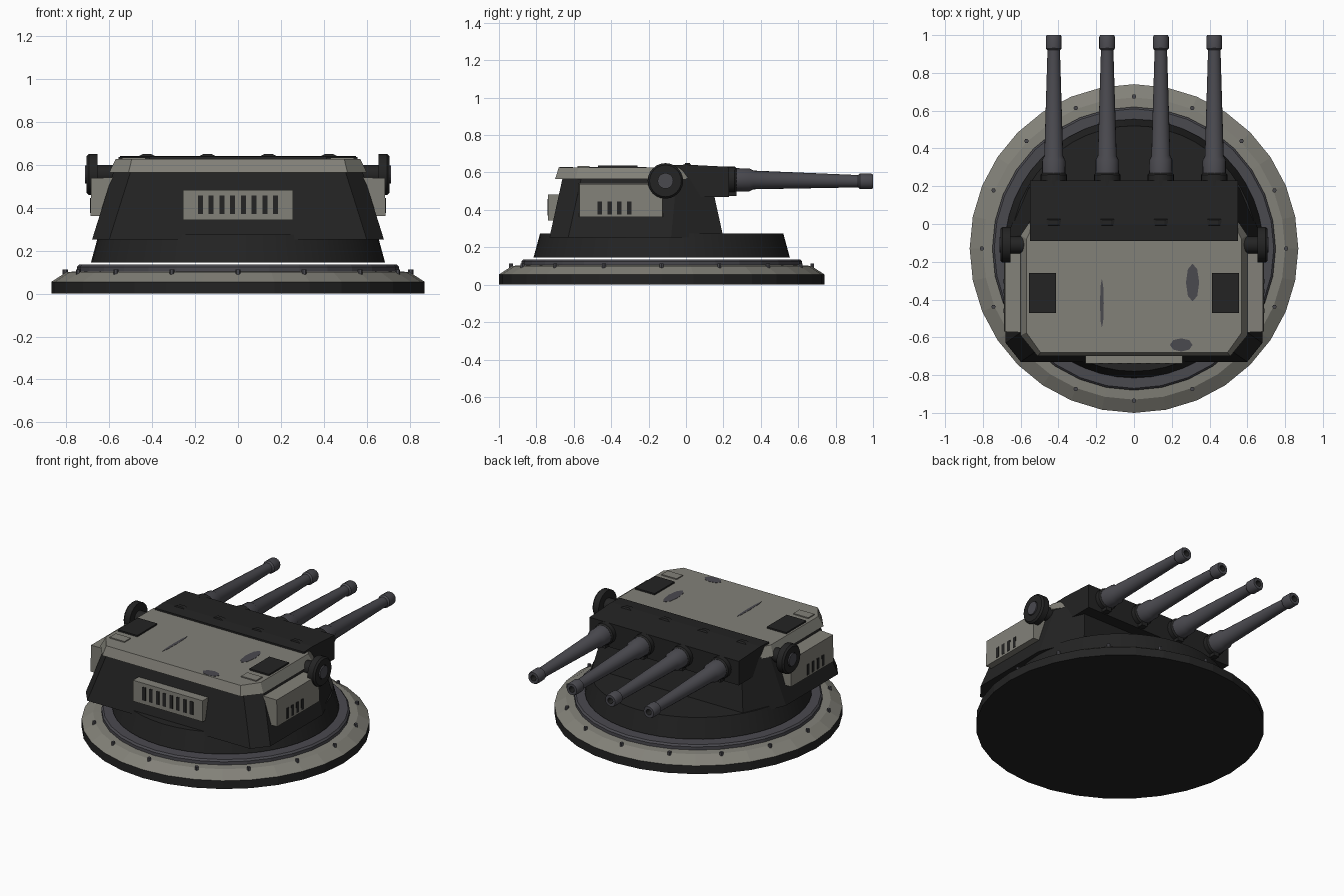
import bpy, bmesh, math
from mathutils import Matrix, Vector

if "Cube" in bpy.data.objects:
    bpy.data.objects.remove(bpy.data.objects["Cube"])


def material(name, rgb):
    m = bpy.data.materials.new(name)
    m.diffuse_color = (*rgb, 1)
    m.use_nodes = True
    m.node_tree.nodes["Principled BSDF"].inputs["Base Color"].default_value = m.diffuse_color
    return m


DARK = material("dark_armour", (0.017, 0.017, 0.017))
GREY = material("warm_grey_plate", (0.225, 0.22, 0.19))
STEEL = material("bare_steel", (0.068, 0.067, 0.078))
CY = -0.13  # centre of rotation of the mount along y


def finish(name, bm, mats, mirror=False, smooth=False):
    bmesh.ops.recalc_face_normals(bm, faces=bm.faces)
    me = bpy.data.meshes.new(name)
    bm.to_mesh(me)
    bm.free()
    for m in mats:
        me.materials.append(m)
    ob = bpy.data.objects.new(name, me)
    bpy.context.collection.objects.link(ob)
    if mirror:
        ob.modifiers.new("mirror", 'MIRROR')
    if smooth:
        bpy.ops.object.select_all(action='DESELECT')
        ob.select_set(True)
        bpy.context.view_layer.objects.active = ob
        bpy.ops.object.shade_smooth_by_angle(angle=math.radians(35))
    return ob


def lathe(name, profile, mats, bands=None, segs=32, mat=Matrix(), **kw):
    """Spin (radius, height) points; bands gives a material index per step."""
    bm = bmesh.new()
    rings = []
    for r, h in profile:
        n = segs if r > 0 else 1
        rings.append([bm.verts.new(mat @ Vector((r * math.cos(math.tau * i / segs),
                                                 r * math.sin(math.tau * i / segs), h)))
                      for i in range(n)])
    for k, (a, b) in enumerate(zip(rings, rings[1:])):
        for i in range(segs):
            j = (i + 1) % segs
            if len(a) == 1:
                f = bm.faces.new((a[0], b[i], b[j]))
            elif len(b) == 1:
                f = bm.faces.new((a[i], a[j], b[0]))
            else:
                f = bm.faces.new((a[i], a[j], b[j], b[i]))
            f.material_index = bands[k] if bands else 0
    return finish(name, bm, mats, **kw)


def loft(name, lower, upper, mats, **kw):
    """Solid between two matching loops of 3D points."""
    bm = bmesh.new()
    a = [bm.verts.new(p) for p in lower]
    b = [bm.verts.new(p) for p in upper]
    bm.faces.new(a)
    bm.faces.new(b)
    for i in range(len(a)):
        j = (i + 1) % len(a)
        bm.faces.new((a[i], a[j], b[j], b[i]))
    return finish(name, bm, mats, **kw)


def boxes(name, spans, mats, **kw):
    """Several boxes in one object, each (x0, x1, y0, y1, z0, z1)."""
    bm = bmesh.new()
    for x0, x1, y0, y1, z0, z1 in spans:
        m = Matrix.Translation(((x0 + x1) / 2, (y0 + y1) / 2, (z0 + z1) / 2))
        bmesh.ops.create_cube(bm, size=1, matrix=m @ Matrix.Diagonal((x1 - x0, y1 - y0, z1 - z0, 1)))
    return finish(name, bm, mats, **kw)


def outline(half, z):
    """Symmetric plan outline from its right half."""
    return [(x, y, z) for x, y in half] + [(-x, y, z) for x, y in reversed(half)]


mount = Matrix.Translation((0, CY, 0))

# Fixed base with sloped deck, and the bearing ring on it
lathe("base_flange", [(0, 0), (0.87, 0), (0.87, 0.055), (0.80, 0.10), (0.74, 0.105), (0, 0.105)],
      [DARK, GREY], [0, 0, 1, 1, 1], mat=mount)
lathe("bearing_ring", [(0, 0.10), (0.75, 0.10), (0.75, 0.125), (0.74, 0.136), (0, 0.136)],
      [STEEL], mat=mount)
for i in range(16):
    a = math.tau * i / 16
    lathe("base_bolt", [(0, 0.09), (0.012, 0.09), (0.012, 0.113), (0, 0.113)], [STEEL], segs=6,
          mat=Matrix.Translation((0.805 * math.cos(a), CY + 0.805 * math.sin(a), 0)))

# Rotating cone, floating just clear of the bearing ring
lathe("turntable_cone", [(0, 0.146), (0.685, 0.146), (0.65, 0.275), (0, 0.275)],
      [DARK], segs=48, mat=mount, smooth=True)

# Gun house and roof plate
loft("gun_house",
     outline([(0.60, -0.73), (0.68, -0.63), (0.68, -0.08), (0.56, 0.20)], 0.252),
     outline([(0.50, -0.66), (0.58, -0.56), (0.58, -0.05), (0.50, 0.13)], 0.57), [DARK])
loft("roof_plate",
     outline([(0.51, -0.70), (0.60, -0.59), (0.60, -0.06), (0.54, 0.03)], 0.565),
     outline([(0.495, -0.68), (0.57, -0.575), (0.57, -0.08), (0.53, 0.0)], 0.627), [GREY])

# Gun shield across the front
prof = [(-0.09, 0.50), (-0.09, 0.638), (0.0, 0.642), (0.23, 0.63), (0.23, 0.47), (0.08, 0.47)]
loft("gun_shield", [(-0.55, y, z) for y, z in prof], [(0.55, y, z) for y, z in prof], [DARK])

# Four guns, each with a dark collar, stepped barrel, muzzle and bore
for x in (-0.425, -0.142, 0.142, 0.425):
    axis = Matrix.Translation((x, 0.2, 0.562)) @ Matrix.Rotation(math.radians(-90.7), 4, 'X')
    lathe("gun_collar", [(0, 0), (0.07, 0), (0.07, 0.06), (0.062, 0.07), (0, 0.07)],
          [DARK], segs=20, mat=axis, smooth=True)
    lathe("gun_barrel", [(0, 0.05), (0.062, 0.05), (0.061, 0.14), (0.05, 0.16), (0.033, 0.72),
                         (0.042, 0.73), (0.042, 0.79), (0.037, 0.8), (0.019, 0.8), (0.019, 0.75), (0, 0.75)],
          [STEEL, DARK], [0] * 8 + [1, 1], segs=20, mat=axis, smooth=True)
    boxes("collar_bracket", [(x - 0.02, x + 0.02, 0.20, 0.27, 0.475, 0.515)], [DARK])
    # low lifting lug on the shield top
    loft("shield_lug", [(x + sx * 0.05, y, 0.635) for sx, y in ((-1, -0.01), (1, -0.01), (1, 0.03), (-1, 0.03))],
         [(x + sx * 0.02, y, 0.65) for sx, y in ((-1, -0.005), (1, -0.005), (1, 0.02), (-1, 0.02))], [DARK])

# Rangefinder drums on both sides
drum = Matrix.Translation((0, -0.11, 0.555)) @ Matrix.Rotation(math.radians(90), 4, 'Y')
lathe("side_drum", [(0, 0.54), (0.045, 0.54), (0.045, 0.655), (0.095, 0.655), (0.095, 0.695),
                    (0.085, 0.706), (0.045, 0.706), (0.045, 0.698), (0, 0.698)],
      [DARK], segs=24, mat=drum, mirror=True, smooth=True)
lathe("drum_hub", [(0, 0.69), (0.042, 0.69), (0.042, 0.712), (0, 0.712)],
      [STEEL], segs=20, mat=drum, mirror=True)

# Side vent boxes with slots
loft("side_vent_box",
     [(0.57, -0.575, 0.36), (0.57, -0.12, 0.36), (0.57, -0.12, 0.542), (0.57, -0.575, 0.542)],
     [(0.688, -0.57, 0.362), (0.688, -0.125, 0.362), (0.684, -0.125, 0.538), (0.684, -0.57, 0.538)],
     [GREY], mirror=True)
boxes("side_vent_slots", [(0.68, 0.69, y - 0.012, y + 0.012, 0.375, 0.445)
                          for y in (-0.46, -0.408, -0.356, -0.304)], [DARK], mirror=True)

# Rear vent panel with eight slots
boxes("rear_vent_panel", [(-0.257, 0.257, -0.738, -0.65, 0.343, 0.483)], [GREY])
boxes("rear_vent_slots", [(-0.187 + 0.05 * i, -0.163 + 0.05 * i, -0.741, -0.733, 0.37, 0.458)
                          for i in range(8)], [DARK])

# Roof hatches and small access covers
boxes("roof_hatch", [(0.413, 0.557, -0.47, -0.26, 0.62, 0.637)], [DARK], mirror=True)
boxes("access_cover", [(0.43, 0.54, -0.58, -0.515, 0.62, 0.634)], [GREY], mirror=True)


# Worn paint patches as thin plates
def patch(name, cx, cy, rx, ry, z):
    ring = [(cx + rx * math.cos(i * math.tau / 8), cy + ry * math.sin(i * math.tau / 8)) for i in range(8)]
    loft(name, [(x, y, z - 0.003) for x, y in ring], [(x, y, z + 0.0015) for x, y in ring], [STEEL])


patch("roof_wear_large", 0.31, -0.31, 0.035, 0.10, 0.627)
patch("roof_wear_streak", -0.17, -0.42, 0.01, 0.13, 0.627)
patch("roof_wear_rear", 0.25, -0.64, 0.06, 0.035, 0.627)
